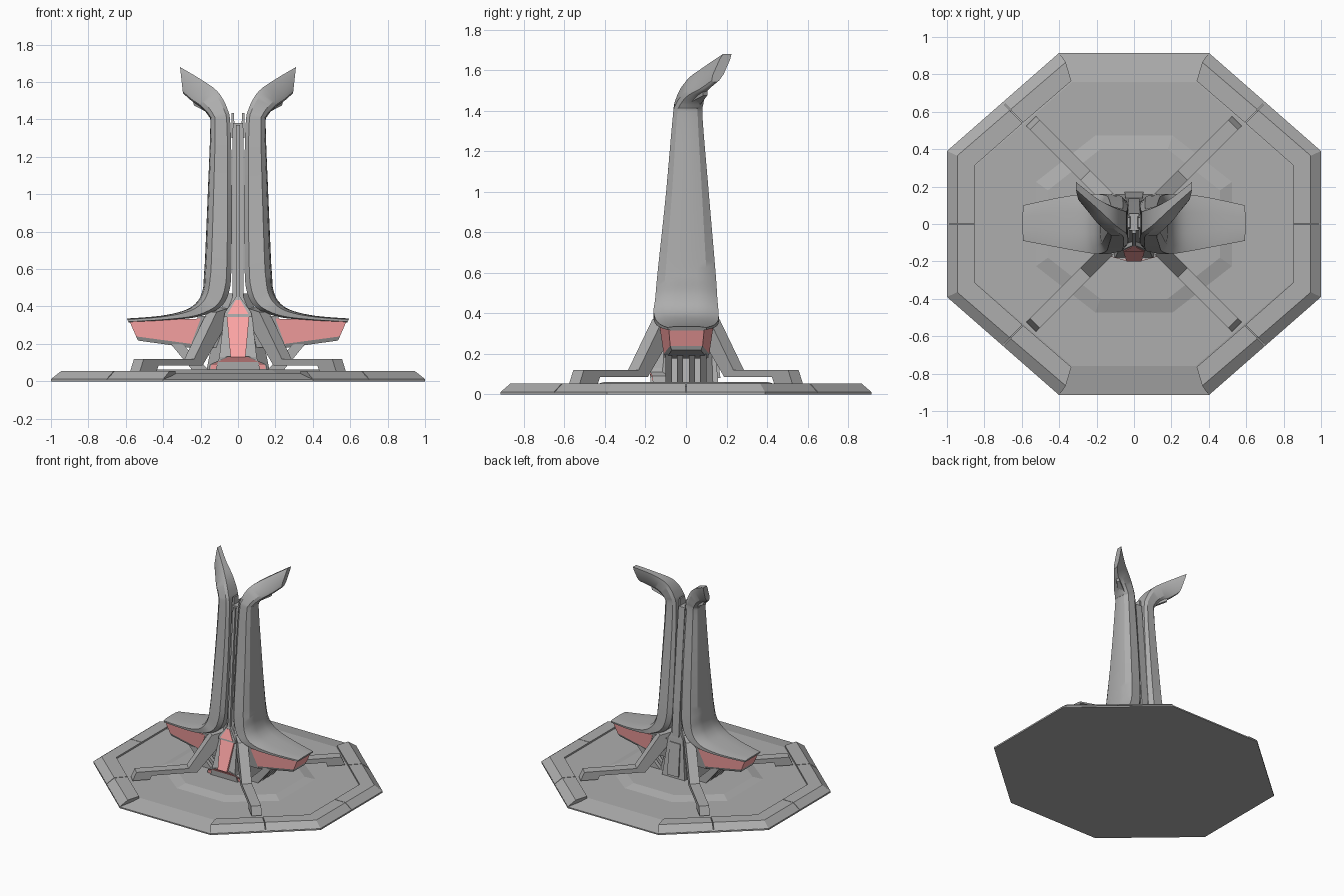
import bpy, bmesh

red = bpy.data.materials.new("red_panel")
red.diffuse_color = (1.0, 0.38, 0.38, 1)
grey = bpy.data.materials.new("dark_grey")
grey.diffuse_color = (0.42, 0.42, 0.42, 1)


def loft(name, rings, mat=grey, sx=1, sy=1, smooth=False):
    """Skin a list of equal-length closed rings and cap both ends."""
    bm = bmesh.new()
    vs = [[bm.verts.new((p[0] * sx, p[1] * sy, p[2])) for p in r] for r in rings]
    n = len(vs[0])
    for a, b in zip(vs, vs[1:]):
        for i in range(n):
            j = (i + 1) % n
            bm.faces.new((a[i], a[j], b[j], b[i]))
    bm.faces.new(vs[0])
    bm.faces.new(vs[-1])
    bmesh.ops.recalc_face_normals(bm, faces=bm.faces)
    me = bpy.data.meshes.new(name)
    bm.to_mesh(me)
    bm.free()
    ob = bpy.data.objects.new(name, me)
    bpy.context.collection.objects.link(ob)
    me.materials.append(mat)
    if smooth:
        bpy.ops.object.select_all(action='DESELECT')
        ob.select_set(True)
        bpy.context.view_layer.objects.active = ob
        bpy.ops.object.shade_smooth_by_angle(angle=0.45)
    return ob


def octagon(ax, ay, bx, by, z):
    """Eight-sided ring: (ax, ay) ends the front/back edges, (bx, by) the side edges."""
    return [(ax, -ay, z), (bx, -by, z), (bx, by, z), (ax, ay, z),
            (-ax, ay, z), (-bx, by, z), (-bx, -by, z), (-ax, -ay, z)]


def quad(x0, x1, y0, y1, z):
    return [(x0, y0, z), (x1, y0, z), (x1, y1, z), (x0, y1, z)]


def smooth_rows(rows, sub):
    """Catmull-Rom interpolation of rows of numbers."""
    out = []
    for i in range(len(rows) - 1):
        p = [rows[max(i - 1, 0)], rows[i], rows[i + 1], rows[min(i + 2, len(rows) - 1)]]
        for k in range(sub):
            t = k / sub
            out.append([b + .5 * t * (c - a + t * (2*a - 5*b + 4*c - d + t * (3*(b - c) + d - a)))
                        for a, b, c, d in zip(*p)])
    return out + [list(rows[-1])]


# Base plate and raised dais
loft("base_plate", [octagon(.4, .915, 1, .39, 0), octagon(.4, .915, 1, .39, .01),
                    octagon(.33, .76, .85, .31, .042)])
loft("dais", [octagon(.21, .48, .53, .23, .04), octagon(.18, .4, .46, .18, .062)])

# C-shaped raised rims: each quarter has two pieces (outer, top and inner corner lines) with a seam
rim_pieces = [
    ([(1, .002), (1, .39), (.702, .648)], [(.945, .002), (.945, .365), (.664, .608)],
     [(.85, .002), (.85, .315), (.597, .538)]),
    ([(.698, .652), (.4, .915)], [(.660, .612), (.365, .865)], [(.593, .542), (.335, .765)])]
for sx in (1, -1):
    for sy in (1, -1):
        for out, top, inn in rim_pieces:
            loft("side_rim", [[(*o, .005), (*o, .012), (*t, .055), (*i, .055), (*i, .005)]
                              for o, t, i in zip(out, top, inn)], sx=sx, sy=sy)

# Four diagonal legs: side profile (distance, height) swept across the leg width
leg = [(.55, .055), (.53, .12), (.26, .12), (.14, .37), (.05, .40), (.09, .3), (.215, .085),
       (.45, .085), (.46, .055)]
for sx in (1, -1):
    for sy in (1, -1):
        w = .026
        loft("diagonal_leg", [[(d + s * w, d - s * w, z) for d, z in leg] for s in (-1, 1)],
             sx=sx, sy=sy)

# Twin pillars: inner x, z, outer x, z, front y, back y, outer-edge y shift
stations = [
    (.585, .315, .595, .335, -.09, .10, 0), (.40, .325, .41, .35, -.125, .14, 0),
    (.24, .34, .28, .38, -.15, .16, 0), (.14, .37, .215, .425, -.16, .16, 0),
    (.08, .41, .185, .49, -.152, .155, 0), (.045, .49, .178, .57, -.145, .15, 0),
    (.035, .62, .172, .66, -.135, .142, 0), (.033, 1.0, .158, 1.0, -.098, .112, 0),
    (.04, 1.36, .145, 1.36, -.066, .082, 0), (.058, 1.46, .155, 1.42, -.052, .085, 0),
    (.11, 1.55, .20, 1.47, -.008, .1, 0), (.2, 1.615, .25, 1.505, .08, .145, -.02),
    (.31, 1.68, .295, 1.545, .178, .23, -.06)]
section = [(0, .1), (.18, 0), (.78, 0), (.97, .14), (1.02, .33), (1.03, .5), (1.02, .68),
           (.97, .84), (.75, 1), (.2, 1), (0, .9)]
rings = [[(a + (c - a) * u, f + (k - f) * v + s * u, b + (d - b) * u) for u, v in section]
         for a, b, c, d, f, k, s in smooth_rows(stations, 5)]
for sx in (1, -1):
    loft("pillar_wing", rings, sx=sx, smooth=True)

    # Small lower lip under the flared tip
    loft("tip_lip", [[(.15, .0, 1.43), (.15, .07, 1.43), (.16, .07, 1.47), (.16, .0, 1.47)],
                     [(.235, .085, 1.475), (.225, .105, 1.475), (.235, .105, 1.51), (.245, .085, 1.51)]],
         sx=sx)

    # Red housing under the wing with a grey floor and root
    top = [(.2, -.13, .335), (.582, -.085, .325), (.582, .09, .325), (.2, .135, .335)]
    low = [(.25, -.11, .2), (.545, -.078, .24), (.545, .082, .24), (.25, .115, .2)]
    loft("red_housing", [top, low], red, sx=sx)
    loft("housing_floor", [low, [(x - .01 if x > .4 else x, y * .9, z - .022) for x, y, z in low]], sx=sx)
    loft("housing_root", [quad(.08, .215, -.13, .135, .35), quad(.08, .255, -.105, .11, .18)], sx=sx)

    # Sloping ribs from the housing down to the dais
    for y in (-.085, -.03, .03, .085):
        loft("support_rib", [quad(.30, .36, y - .015, y + .015, .2),
                             quad(.15, .24, y - .015, y + .015, .055)], sx=sx)

    # Prongs on top of the spine
    loft("spine_prong", [quad(.016, .036, -.03, .05, 1.3), quad(.022, .034, -.02, .035, 1.435)], sx=sx)

# Core and spine
loft("core", [octagon(.09, .14, .17, .08, .05), octagon(.07, .12, .11, .06, .35),
              octagon(.02, .09, .05, .05, .47)])
loft("spine", [quad(-.03, .03, -.1, .135, .38), quad(-.03, .03, -.085, .12, .6),
               quad(-.028, .028, -.035, .055, 1.38)])
loft("spine_front_ridge", [quad(-.01, .01, -.12, 0, .4), quad(-.01, .01, -.05, 0, 1.37)])

# Front pod: grey frame, red face, red-fronted sill, peaked roof
loft("front_pod", [quad(-.12, .12, -.175, 0, .06), quad(-.1, .1, -.18, 0, .13),
                   quad(-.075, .075, -.125, 0, .35)])
loft("front_red_panel", [quad(-.04, .04, -.2, -.15, .13), quad(-.06, .06, -.137, -.1, .345)], red)
loft("front_sill", [quad(-.155, .155, -.162, -.08, .06), quad(-.15, .15, -.165, -.08, .09),
                    quad(-.06, .06, -.19, -.08, .132)])
loft("front_red_sill", [quad(-.148, .148, -.166, -.16, .066), quad(-.143, .143, -.169, -.16, .088),
                        quad(-.053, .053, -.195, -.185, .13)], red)
loft("front_roof", [quad(-.075, .075, -.142, 0, .345), quad(-.07, .07, -.14, 0, .37),
                    quad(-.008, .008, -.115, 0, .455)])
loft("front_red_roof", [quad(-.055, .055, -.147, -.1, .36), quad(-.012, .012, -.125, -.1, .435)], red)

# Back pod
loft("back_pod", [quad(-.1, .1, 0, .16, .05), quad(-.065, .065, 0, .13, .36),
                  quad(-.02, .02, 0, .12, .44)])
loft("back_panel", [quad(-.05, .05, .1, .17, .08), quad(-.045, .045, .1, .14, .33)])
